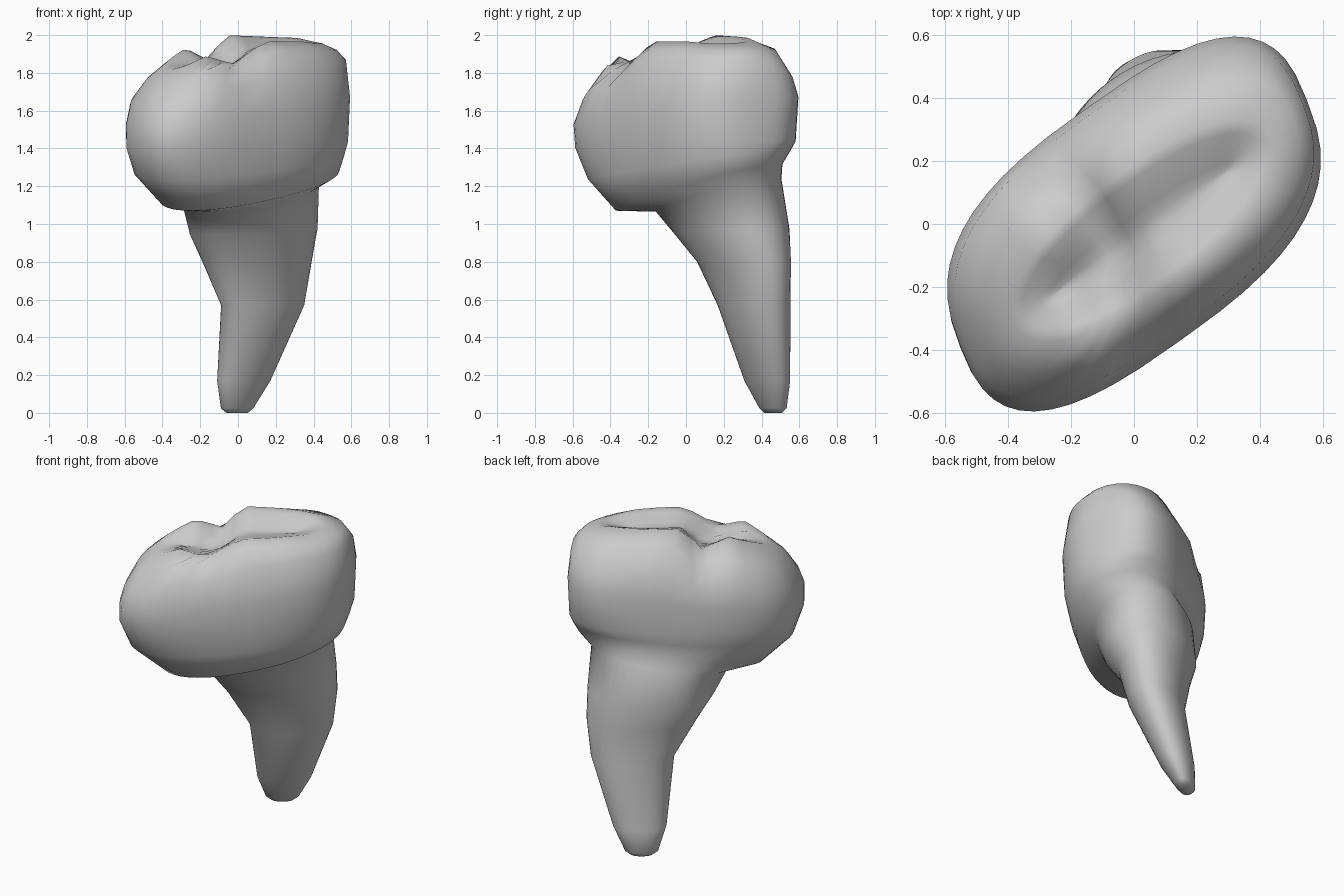
import bpy, bmesh, math

if "Cube" in bpy.data.objects:
    bpy.data.objects.remove(bpy.data.objects["Cube"])

N = 48
ANG = math.radians(35.4)          # long axis of the crown, seen from above
CA, SA = math.cos(ANG), math.sin(ANG)


def ring(cu, cv, a, b, p, k):
    """Sheared superellipse in crown axes (u along, v across)."""
    pts = []
    for i in range(N):
        t = 2 * math.pi * i / N
        c, s = math.cos(t), math.sin(t)
        u = a * math.copysign(abs(c) ** (2 / p), c)
        v = b * math.copysign(abs(s) ** (2 / p), s)
        pts.append((cu + u + k * v, cv + v))
    return pts


def interp(knots, x):
    if x <= knots[0][0]:
        return knots[0][1]
    for (x0, y0), (x1, y1) in zip(knots, knots[1:]):
        if x <= x1:
            return y0 + (y1 - y0) * (x - x0) / (x1 - x0)
    return knots[-1][1]


# cusp heights along the two long ridges
BACK = [(-.65, 1.74), (-.45, 1.85), (-.25, 1.93), (-.09, 1.87), (.03, 2.0), (.45, 1.985), (.7, 1.93)]
FRONT = [(-.68, 1.74), (-.54, 1.79), (-.34, 1.89), (-.19, 1.845), (.01, 1.965), (.31, 1.965), (.65, 1.93)]


def cusp(u, v):
    t = min(1, max(0, .5 + (v + .035) / .24))
    return t * interp(BACK, u) + (1 - t) * interp(FRONT, u)


def shoulder(u, v):
    back_slope = .42 * max(0, v) * min(1, max(0, .5 + u))
    return cusp(u, v) - .14 + .12 * max(0, u) - back_slope


# root and crown wall: centre u, centre v, half length, half width, power, shear,
# height, tilt along u, tilt along v
WALL = [
    (.263, .378, .065, .035, 2, 0, .0, 0, 0),
    (.263, .378, .098, .055, 2, 0, .025, 0, 0),
    (.274, .333, .158, .098, 2, 0, .17, 0, 0),
    (.315, .218, .245, .16, 2, 0, .57, 0, 0),
    (.26, .192, .325, .20, 2, 0, .8, 0, 0),
    (.209, .15, .37, .265, 2, 0, .95, .05, 0),
    (.155, .10, .40, .285, 2, .05, 1.11, .2, .13),
    (.09, .02, .54, .325, 2.2, .15, 1.175, .2, .15),
    (.015, .01, .64, .365, 2.4, .22, 1.31, .1, .08),
    (-.005, 0, .672, .38, 2.7, .25, 1.42, .03, 0),
    (0, 0, .675, .387, 2.8, .25, 1.60, .12, 0),
]

bm = bmesh.new()
loops = []


def add_loop(pts, height):
    loops.append([bm.verts.new((u * CA - v * SA, u * SA + v * CA, height(u, v))) for u, v in pts])


for cu, cv, a, b, p, k, z, tu, tv in WALL:
    add_loop(ring(cu, cv, a, b, p, k), lambda u, v: z + tu * u + tv * v)

# crown shoulder rounding up to the ridge
add_loop(ring(.005, .005, .655, .36, 2.7, .25), shoulder)
add_loop(ring(.01, -.005, .60, .285, 2.5, .25),
         lambda u, v: cusp(u, v) - .05 + .05 * max(0, u) - .1 * max(0, v))

# chewing surface: two ridges with a shallow lengthwise groove between
for s in (1, .8, .55, .3, .1):
    add_loop(ring(.01, -.035, .30 + .2 * s, .19 * s, 2.2, .25),
             lambda u, v: cusp(u, v) - .065 * (1 - s))

for lo, hi in zip(loops, loops[1:]):
    for i in range(N):
        j = (i + 1) % N
        bm.faces.new((lo[i], lo[j], hi[j], hi[i]))

# close the root tip, and zip the two sides of the groove together
bm.faces.new(loops[0][::-1])
last = loops[-1]
for i in range(N // 2):
    quad = [last[i], last[i + 1], last[(N - i - 1) % N], last[(N - i) % N]]
    bm.faces.new(list(dict.fromkeys(quad)))

bmesh.ops.recalc_face_normals(bm, faces=bm.faces)
for f in bm.faces:
    f.smooth = True
mesh = bpy.data.meshes.new("tooth")
bm.to_mesh(mesh)
bm.free()
bpy.context.collection.objects.link(bpy.data.objects.new("tooth", mesh))
